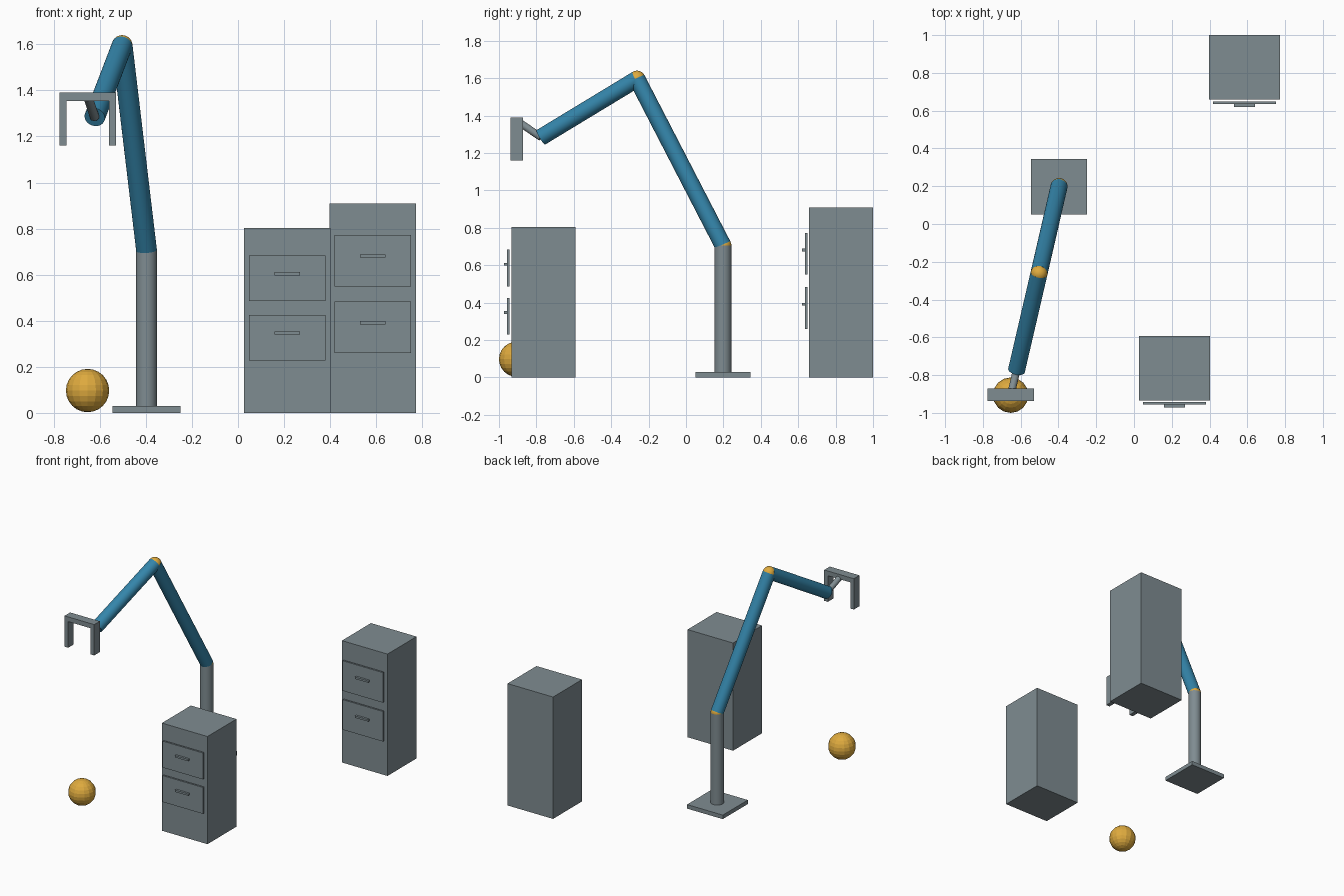
import bpy
from mathutils import Vector

if "Cube" in bpy.data.objects:
    bpy.data.objects.remove(bpy.data.objects["Cube"])


def material(name, srgb):
    m = bpy.data.materials.new(name)
    lin = [((c / 255 + 0.055) / 1.055) ** 2.4 for c in srgb]
    m.diffuse_color = (*lin, 1)
    m.use_nodes = True
    m.node_tree.nodes["Principled BSDF"].inputs["Base Color"].default_value = m.diffuse_color
    return m


GREY = material("steel_grey", (127, 140, 145))
BLUE = material("arm_blue", (52, 133, 170))
GOLD = material("joint_gold", (222, 170, 62))


def finish(name, mat, smooth=False):
    ob = bpy.context.object
    ob.name = name
    ob.data.materials.append(mat)
    if smooth:
        bpy.ops.object.shade_smooth_by_angle()
    return ob


def box(name, x, y, z, mat=GREY):
    """Box from (min, max) ranges along each axis."""
    bpy.ops.mesh.primitive_cube_add(size=1, location=[sum(r) / 2 for r in (x, y, z)])
    ob = finish(name, mat)
    ob.scale = [r[1] - r[0] for r in (x, y, z)]
    return ob


def rod(name, a, b, radius, mat):
    """Cylinder between two points."""
    a, b = Vector(a), Vector(b)
    d = b - a
    bpy.ops.mesh.primitive_cylinder_add(vertices=32, radius=radius, depth=d.length,
                                        location=(a + b) / 2)
    ob = finish(name, mat, True)
    ob.rotation_euler = d.to_track_quat('Z', 'Y').to_euler()
    return ob


def ball(name, loc, radius, seg, rings, smooth):
    bpy.ops.mesh.primitive_uv_sphere_add(segments=seg, ring_count=rings,
                                         radius=radius, location=loc)
    return finish(name, GOLD, smooth)


# Robot arm: base, post, two links and their joints
shoulder = (-0.397, 0.198, 0.705)
elbow = (-0.503, -0.262, 1.595)
wrist = (-0.622, -0.775, 1.284)
hand = (-0.652, -0.905, 1.372)
R = 0.045
box("base_plate", (-0.545, -0.25), (0.05, 0.345), (0, 0.03))
rod("post", (-0.397, 0.198, 0.03), shoulder, R, GREY)
rod("upper_arm", shoulder, elbow, R, BLUE)
rod("forearm", elbow, wrist, R, BLUE)
rod("wrist_rod", wrist, hand, 0.02, GREY)
ball("shoulder_joint", shoulder, R, 24, 12, True)
ball("elbow_joint", elbow, R, 24, 12, True)

# Gripper: crossbar and two fingers
gy = (-0.938, -0.872)
box("gripper_bar", (-0.775, -0.53), gy, (1.355, 1.39))
box("gripper_finger_left", (-0.775, -0.745), gy, (1.16, 1.355))
box("gripper_finger_right", (-0.56, -0.53), gy, (1.16, 1.355))

# Ball on the floor
ball("floor_ball", (-0.653, -0.906, 0.097), 0.094, 16, 12, False)


# Cabinets: body with two drawer fronts and handles
def cabinet(name, x0, y0, height, drawers, drawer_h):
    box(name + "_body", (x0, x0 + 0.376), (y0, y0 + 0.342), (0, height))
    cx = x0 + 0.188
    for i, zc in enumerate(drawers):
        box(f"{name}_drawer_{i}", (cx - 0.166, cx + 0.166), (y0 - 0.022, y0 - 0.009),
            (zc - drawer_h / 2, zc + drawer_h / 2))
        hz = zc + 0.02
        box(f"{name}_handle_{i}", (cx - 0.055, cx + 0.055), (y0 - 0.038, y0 - 0.02),
            (hz - 0.007, hz + 0.007))


cabinet("front_cabinet", 0.026, -0.934, 0.803, (0.327, 0.584), 0.197)
cabinet("rear_cabinet", 0.397, 0.658, 0.909, (0.371, 0.661), 0.224)
